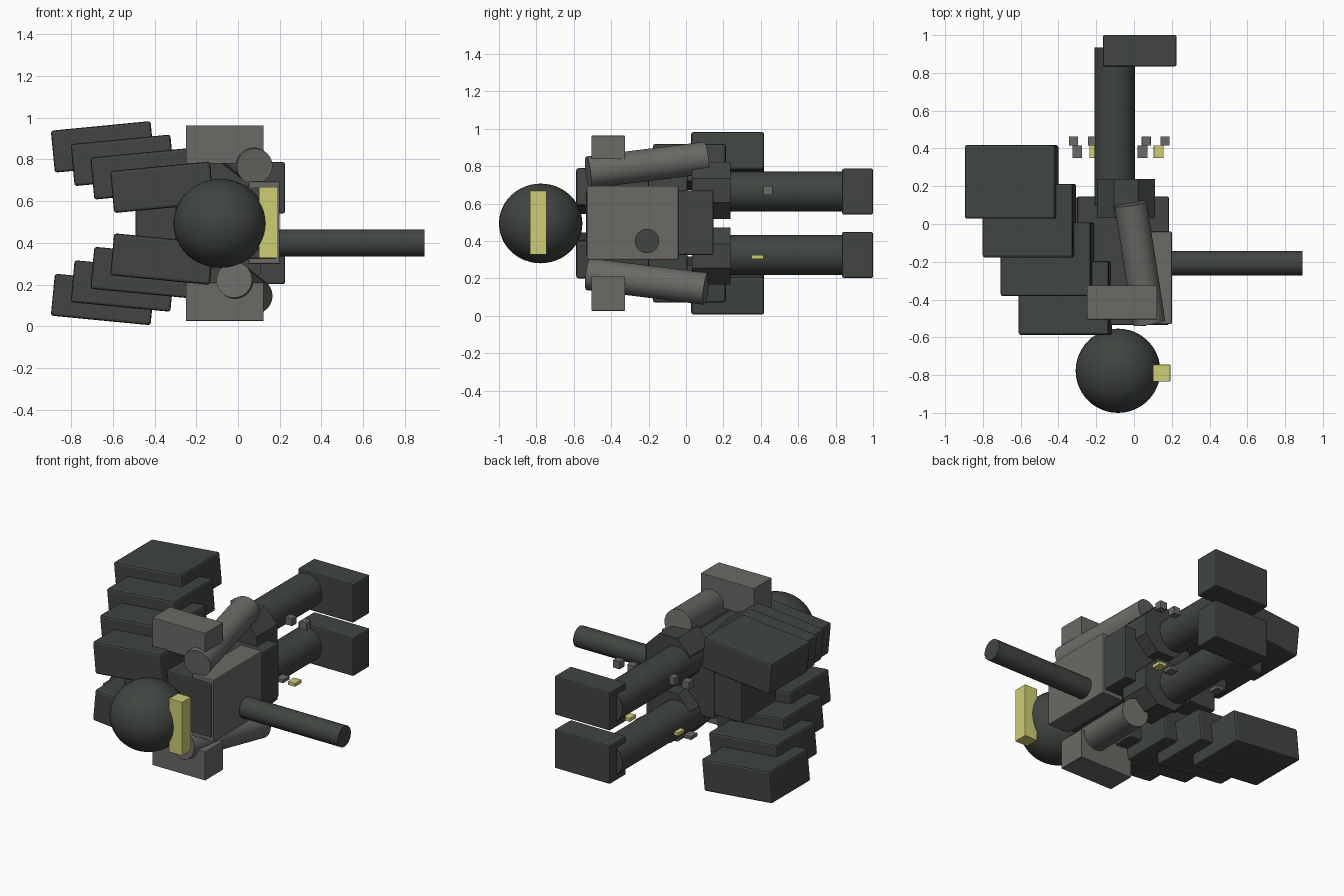
import bpy, math
from mathutils import Vector

if "Cube" in bpy.data.objects:
    bpy.data.objects.remove(bpy.data.objects["Cube"])

MID = 0.495  # height of the left/right symmetry plane (figure lies on its side)


def material(name, rgb):
    m = bpy.data.materials.new(name)
    m.diffuse_color = (*rgb, 1)
    m.use_nodes = True
    m.node_tree.nodes["Principled BSDF"].inputs["Base Color"].default_value = m.diffuse_color
    return m


DARK = material("dark green grey", (0.052, 0.060, 0.052))
GREY = material("warm grey", (0.145, 0.142, 0.132))
YELLOW = material("pale yellow", (0.62, 0.61, 0.18))


def finish(name, mat, bevel=0.0, smooth=False):
    ob = bpy.context.object
    ob.name = name
    ob.data.materials.append(mat)
    if bevel:
        b = ob.modifiers.new("bevel", 'BEVEL')
        b.width = bevel
        b.segments = 2
    if smooth:
        bpy.ops.object.shade_smooth_by_angle(angle=math.radians(35))
    return ob


def box(name, x, y, z, mat, bevel=0.008):
    """Box from (min, max) pairs."""
    loc = [(a + b) / 2 for a, b in (x, y, z)]
    bpy.ops.mesh.primitive_cube_add(size=1, location=loc)
    ob = bpy.context.object
    ob.scale = [b - a for a, b in (x, y, z)]
    bpy.ops.object.transform_apply(location=False, rotation=False, scale=True)
    return finish(name, mat, bevel)


def rod(name, a, b, r, mat, sides=48):
    """Cylinder between two points."""
    a, b = Vector(a), Vector(b)
    bpy.ops.mesh.primitive_cylinder_add(vertices=sides, radius=r, depth=(b - a).length, location=(a + b) / 2)
    ob = bpy.context.object
    ob.rotation_euler = (b - a).to_track_quat('Z', 'Y').to_euler()
    return finish(name, mat, smooth=sides > 12)


# head and visor
bpy.ops.mesh.primitive_uv_sphere_add(segments=48, ring_count=24, radius=1, location=(-0.085, -0.777, 0.494))
bpy.context.object.scale = (0.224, 0.223, 0.213)
finish("head", DARK, smooth=True)
box("visor", (0.10, 0.192), (-0.835, -0.745), (0.328, 0.669), YELLOW, 0.003)

# torso, chest plate, backpack, chest cannon
box("torso", (-0.30, 0.185), (-0.535, 0.146), (0.325, 0.67), DARK)
box("chest_plate", (0.05, 0.20), (-0.53, -0.04), (0.30, 0.695), GREY, 0.006)
box("backpack", (-0.49, -0.28), (-0.45, 0.14), (0.35, 0.64), DARK)
rod("chest_cannon", (0.15, -0.208, 0.40), (0.893, -0.208, 0.40), 0.065, DARK)

for s, side in ((1, "upper"), (-1, "lower")):
    def zz(lo, hi):
        return (lo, hi) if s > 0 else (2 * MID - hi, 2 * MID - lo)

    # arm, swung opposite ways on the two sides
    near, far = (0.08, -0.018) if s > 0 else (-0.018, 0.08)
    rod(side + "_arm", (near, -0.523, MID + s * 0.272), (far, 0.107, MID + s * 0.35), 0.086, GREY)
    box(side + "_shoulder", (-0.25, 0.123), (-0.505, -0.325), zz(0.78, 0.963), GREY, 0.003)

    # hip, leg and foot
    zc = MID + s * 0.17
    bpy.ops.mesh.primitive_cylinder_add(vertices=8, radius=1, depth=0.205, location=(-0.042, 0.135, MID + s * 0.175),
                                        rotation=(math.pi / 2, math.pi / 8, 0))
    bpy.context.object.scale = (0.165, 0.165, 1)
    finish(side + "_hip", DARK)
    rod(side + "_leg", (-0.102, 0.1, zc), (-0.102, 0.935, zc), 0.106, DARK)
    box(side + "_foot", (-0.165, 0.225), (0.835, 1.0), zz(0.542, 0.787), DARK)

    # stepped wing panels
    for i in range(4):
        w = box(f"{side}_wing_panel_{i + 1}", (-0.24, 0.24), (-0.195, 0.195), (-0.101, 0.101), DARK, 0.012)
        w.location = (-0.364 - 0.0947 * i, -0.392 + 0.205 * i, MID + s * (0.172 + 0.0645 * i))
        w.rotation_euler = (0, -s * math.radians(5.5), 0)

# small loose details either side of the legs
for i, x in enumerate((-0.32, -0.22, 0.065, 0.165)):
    box(f"small_cube_{i + 1}", (x - 0.024, x + 0.024), (0.415, 0.463), (0.646, 0.694), GREY, 0.002)
for i, x in enumerate((-0.30, -0.21, 0.045, 0.13)):
    box(f"small_plate_{i + 1}", (x - 0.026, x + 0.026), (0.35, 0.415), (0.304, 0.326),
        YELLOW if i % 2 else GREY, 0.002)
